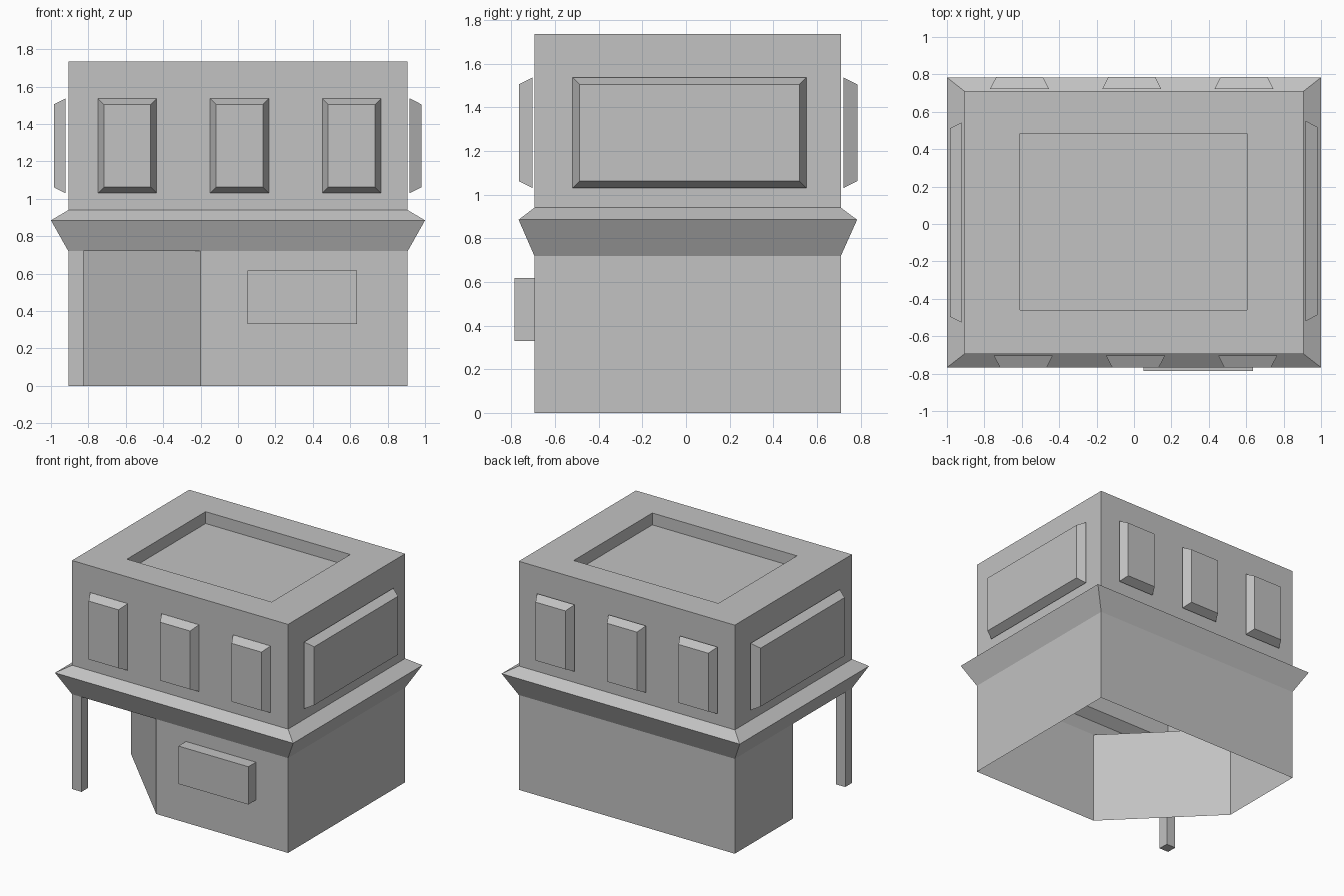
import bpy
import bmesh

if "Cube" in bpy.data.objects:
    bpy.data.objects.remove(bpy.data.objects["Cube"], do_unlink=True)

GREY = (0.54, 0.54, 0.54, 1)
grey = bpy.data.materials.new("plain_grey")
grey.use_nodes = True
grey.diffuse_color = GREY
grey.node_tree.nodes["Principled BSDF"].inputs["Base Color"].default_value = GREY

# Main dimensions
LEFT, RIGHT, FRONT, BACK = -0.907, 0.907, -0.695, 0.71
FLOOR2, ROOF = 0.72, 1.735
CUT_X, CUT_Y = -0.2, 0.01


def finish(name, bm):
    mesh = bpy.data.meshes.new(name)
    bm.to_mesh(mesh)
    bm.free()
    mesh.materials.append(grey)
    obj = bpy.data.objects.new(name, mesh)
    bpy.context.collection.objects.link(obj)
    return obj


def rect(x0, x1, y0, y1, z):
    return [(x0, y0, z), (x1, y0, z), (x1, y1, z), (x0, y1, z)]


def loft(name, loops, cap_start=False, cap_end=False):
    """Skin a stack of closed loops, optionally closing its ends."""
    bm = bmesh.new()
    rings = [[bm.verts.new(p) for p in loop] for loop in loops]
    for a, b in zip(rings, rings[1:]):
        for i in range(len(a)):
            j = (i + 1) % len(a)
            bm.faces.new((a[i], a[j], b[j], b[i]))
    if cap_start:
        bm.faces.new(rings[0][::-1])
    if cap_end:
        bm.faces.new(rings[-1])
    return finish(name, bm)


def box(name, x0, x1, y0, y1, z0, z1):
    return loft(name, [rect(x0, x1, y0, y1, z0), rect(x0, x1, y0, y1, z1)], True, True)


# Ground floor: open-bottomed shell with one corner cut off diagonally
plan = [(CUT_X, FRONT), (RIGHT, FRONT), (RIGHT, BACK), (LEFT, BACK), (LEFT, CUT_Y)]
loft("ground_floor_walls", [[(x, y, z) for x, y in plan] for z in (0, FLOOR2)])

# Ceiling over the cut corner
bm = bmesh.new()
corner = [(LEFT, FRONT), (LEFT, CUT_Y), (CUT_X, FRONT)]
bm.faces.new([bm.verts.new((x, y, FLOOR2)) for x, y in corner])
finish("porch_ceiling", bm)

# Corner post and front sign box
box("corner_post", LEFT, LEFT + 0.08, FRONT, FRONT + 0.08, 0, FLOOR2)
box("front_box", 0.05, 0.637, -0.786, FRONT, 0.33, 0.617)

# Flared ledge, upper walls, roof rim and sunken roof in one shell
loft("upper_floor", [
    rect(LEFT, RIGHT, FRONT, BACK, FLOOR2),
    rect(-1, 1, -0.767, 0.784, 0.885),
    rect(LEFT, RIGHT, FRONT, BACK, 0.94),
    rect(LEFT, RIGHT, FRONT, BACK, ROOF),
    rect(-0.61, 0.605, -0.46, 0.483, ROOF),
    rect(-0.61, 0.605, -0.46, 0.483, ROOF - 0.09),
], cap_end=True)


# Bevelled windows standing just off the walls
def window(name, axis, side, base, middle, width):
    loops = []
    for inset, out in ((0, 0), (0.032, 0.063)):
        half = width / 2 - inset
        z0, z1 = 1.03 + inset, 1.537 - inset
        depth = base + side * out
        points = [(middle - half, z0), (middle + half, z0),
                  (middle + half, z1), (middle - half, z1)]
        loops.append([(u, depth, z) if axis == "y" else (depth, u, z)
                      for u, z in points])
    obj = loft(name, loops, True, True)
    bm = bmesh.new()
    bm.from_mesh(obj.data)
    bmesh.ops.recalc_face_normals(bm, faces=bm.faces)
    bm.to_mesh(obj.data)
    bm.free()


for i in range(3):
    window(f"front_window_{i + 1}", "y", -1, -0.703, -0.592 + 0.6 * i, 0.315)
    window(f"back_window_{i + 1}", "y", 1, 0.722, -0.612 + 0.6 * i, 0.315)
window("left_window", "x", 1, 0.918, 0.016, 1.07)
window("right_window", "x", -1, -0.922, 0.008, 1.07)
